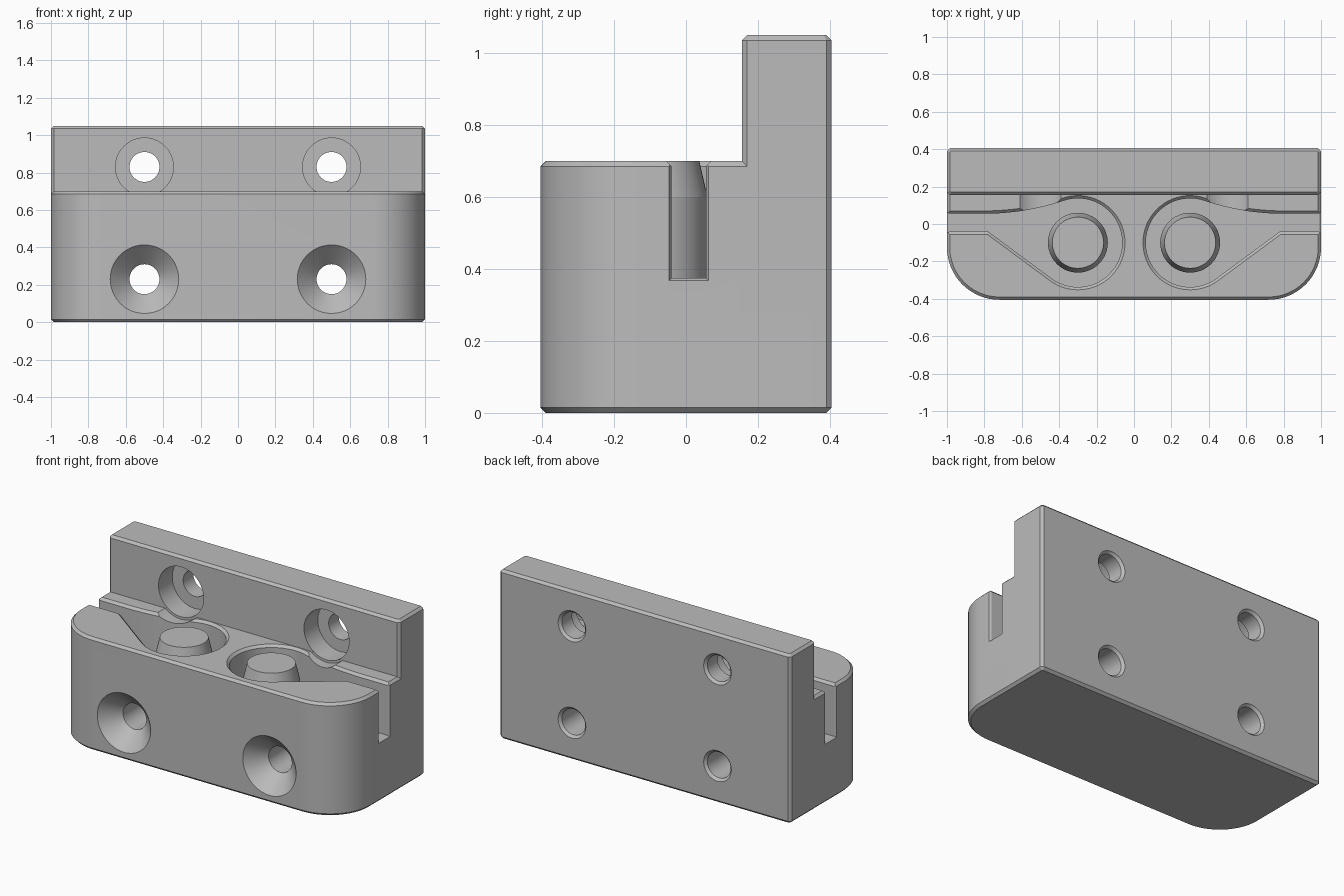
import bpy, bmesh
from math import sin, cos, pi, atan2, acos, hypot, radians
from mathutils import Vector

cube = bpy.data.objects.get("Cube")
if cube:
    bpy.data.objects.remove(cube, do_unlink=True)

grey = bpy.data.materials.new("plain grey")
grey.use_nodes = True
COLOUR = (0.5, 0.5, 0.5, 1)
grey.diffuse_color = COLOUR
grey.node_tree.nodes["Principled BSDF"].inputs["Base Color"].default_value = COLOUR

CH = 0.015          # chamfer on all outer edges
HALF_Y = 0.405
STEP_Z, TOP_Z = 0.7, 1.05
STEP_Y = 0.155      # front face of the upright plate


def loft(name, rings):
    """Closed solid through rings of equal point count, capped at both ends."""
    bm = bmesh.new()
    loops = [[bm.verts.new(p) for p in ring] for ring in rings]
    n = len(loops[0])
    for a, b in zip(loops, loops[1:]):
        for i in range(n):
            j = (i + 1) % n
            bm.faces.new((a[i], a[j], b[j], b[i]))
    bm.faces.new(loops[0])
    bm.faces.new(loops[-1])
    bmesh.ops.recalc_face_normals(bm, faces=bm.faces)
    mesh = bpy.data.meshes.new(name)
    bm.to_mesh(mesh)
    bm.free()
    mesh.materials.append(grey)
    obj = bpy.data.objects.new(name, mesh)
    bpy.context.collection.objects.link(obj)
    return obj


def arc(cx, cy, r, a0, a1, n):
    return [(cx + r * cos(a0 + (a1 - a0) * i / n),
             cy + r * sin(a0 + (a1 - a0) * i / n)) for i in range(n + 1)]


def grow(pts, d):
    """Mitred offset of a counter-clockwise outline, outward for positive d."""
    out = []
    for i, p in enumerate(pts):
        p = Vector(p)
        e0 = (p - Vector(pts[i - 1])).normalized()
        e1 = (Vector(pts[(i + 1) % len(pts)]) - p).normalized()
        n0, n1 = Vector((e0.y, -e0.x)), Vector((e1.y, -e1.x))
        m = (n0 + n1) / (1 + n0.dot(n1))
        out.append(tuple(p + m * d))
    return out


def stack(name, outline, levels):
    """Vertical solid; levels are (height, outline growth)."""
    return loft(name, [[(x, y, z) for x, y in grow(outline, d)] for z, d in levels])


def lathe_y(name, x, z, profile, n=48):
    """Round solid along y; profile is (y, radius)."""
    return loft(name, [[(x + r * cos(2 * pi * i / n), y, z + r * sin(2 * pi * i / n))
                        for i in range(n)] for y, r in profile])


def boolean(obj, tool, operation):
    tool.hide_render = True
    mod = obj.modifiers.new(operation.lower(), 'BOOLEAN')
    mod.operation, mod.solver, mod.object = operation, 'EXACT', tool
    bpy.context.view_layer.objects.active = obj
    bpy.ops.object.modifier_apply(modifier=mod.name)
    bpy.data.objects.remove(tool, do_unlink=True)


# Lower block with rounded front corners and chamfered edges
R = 0.28
back = [(1, HALF_Y - CH), (1 - CH, HALF_Y), (CH - 1, HALF_Y), (-1, HALF_Y - CH)]
block = (back + arc(R - 1, R - HALF_Y, R, pi, 1.5 * pi, 16)
         + arc(1 - R, R - HALF_Y, R, 1.5 * pi, 2 * pi, 16))
body = stack("bracket_body", block,
             [(0, -CH), (CH, 0), (STEP_Z - CH, 0), (STEP_Z, -CH)])

# Upright back plate
plate = back + [(-1, STEP_Y + CH), (CH - 1, STEP_Y), (1 - CH, STEP_Y), (1, STEP_Y + CH)]
boolean(body, stack("plate", plate, [(0.3, 0), (TOP_Z - CH, 0), (TOP_Z, -CH)]), 'UNION')

# Cable channel outline: round pocket opening into a slot to the side
PX, PY, PR = 0.3, -0.1, 0.237
Y0, Y1, FLOOR = -0.04, 0.055, 0.375
KINK, FX, FR = 0.78, 0.8, 1.33
a_low = atan2(Y0 - PY, KINK - PX) - acos(PR / hypot(KINK - PX, Y0 - PY))
a_high = atan2(Y1 + FR - PY, FX - PX)
channel = ([(KINK, Y0), (1.1, Y0), (1.1, Y1)]
           + arc(FX, Y1 + FR, FR, 1.5 * pi, a_high + pi, 14)[:-1]
           + arc(PX, PY, PR, a_high, a_low + 2 * pi, 40))

for side in (1, -1):
    outline = channel if side > 0 else [(-x, y) for x, y in reversed(channel)]
    boolean(body, stack("channel_cutter", outline,
                        [(FLOOR, 0), (STEP_Z - CH, 0), (STEP_Z, CH), (0.72, CH)]),
            'DIFFERENCE')
    # Chamfered slot mouth
    mouth = [[(side * x, Y0 - g, FLOOR - g), (side * x, Y1 + g, FLOOR - g),
              (side * x, Y1 + g, 0.8), (side * x, Y0 - g, 0.8)]
             for x, g in ((0.98, -0.005), (1.02, 0.02))]
    boolean(body, loft("mouth_cutter", mouth), 'DIFFERENCE')
    # Countersunk lower screw hole
    boolean(body, lathe_y("lower_hole_cutter", side * 0.5, 0.23,
                          [(-0.42, 0.198), (-0.3, 0.08), (0.39, 0.08), (0.42, 0.11)]),
            'DIFFERENCE')
    # Counterbored upper screw hole with its clearance groove in the step
    boolean(body, lathe_y("upper_hole_cutter", side * 0.5, 0.83,
                          [(0.04, 0.17), (STEP_Y - 0.0005, 0.17), (STEP_Y - 0.0005, 0.155),
                           (0.29, 0.155), (0.29, 0.08), (0.39, 0.08), (0.42, 0.11)]),
            'DIFFERENCE')

# Tapered winding posts standing in the pockets
posts = []
for side, name in ((1, "left_post"), (-1, "right_post")):
    rings = [[(x, y, z) for x, y in arc(side * PX, PY, r, 0, 2 * pi, 48)[:-1]]
             for z, r in ((FLOOR - 0.01, 0.16), (0.6, 0.16), (STEP_Z, 0.137))]
    posts.append(loft(name, rings))

# Smooth curved walls, crisp edges
bpy.ops.object.select_all(action='DESELECT')
for obj in [body] + posts:
    obj.select_set(True)
bpy.context.view_layer.objects.active = body
bpy.ops.object.shade_smooth_by_angle(angle=radians(12))
